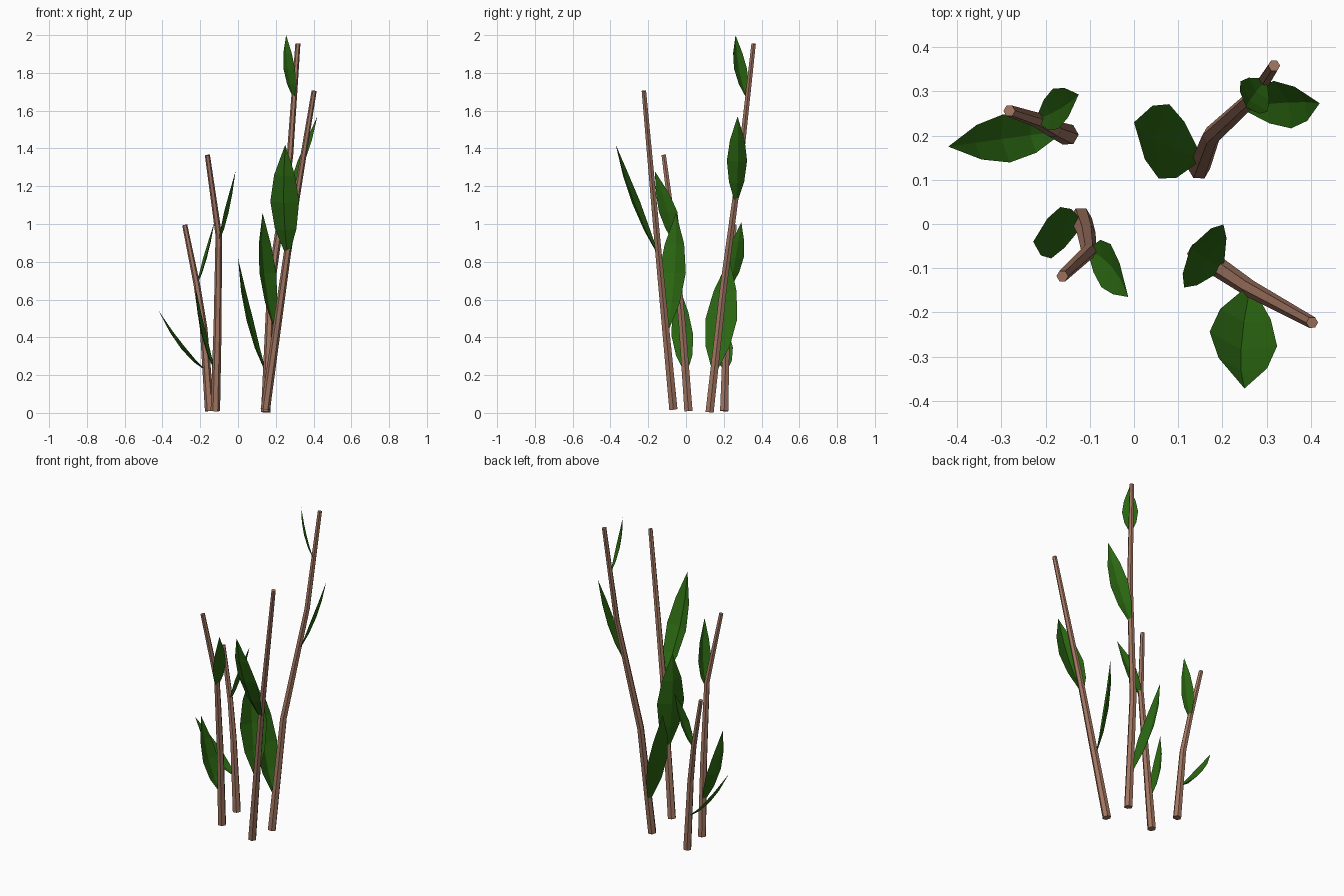
import bpy, bmesh, math
from mathutils import Vector

if "Cube" in bpy.data.objects:
    bpy.data.objects.remove(bpy.data.objects["Cube"])


def material(name, rgb):
    m = bpy.data.materials.new(name)
    m.diffuse_color = (*rgb, 1)
    m.use_nodes = True
    m.node_tree.nodes["Principled BSDF"].inputs["Base Color"].default_value = m.diffuse_color
    return m


BARK = material("bark", (0.36, 0.18, 0.12))
GREEN = material("leaf_green", (0.025, 0.14, 0.006))


def finish(name, bm, mat):
    bmesh.ops.recalc_face_normals(bm, faces=bm.faces)
    mesh = bpy.data.meshes.new(name)
    bm.to_mesh(mesh)
    bm.free()
    mesh.materials.append(mat)
    bpy.context.collection.objects.link(bpy.data.objects.new(name, mesh))


def stem(name, points, r0=0.025, r1=0.0135, sides=6):
    """Tapered six-sided tube swept along a few points."""
    pts = [Vector(p) for p in points]
    bm = bmesh.new()
    rings = []
    for i, p in enumerate(pts):
        d = (pts[min(i + 1, len(pts) - 1)] - pts[max(i - 1, 0)]).normalized()
        u = (Vector((1, 0, 0)) - d * d.x).normalized()
        v = d.cross(u)
        f = (p.z - pts[0].z) / (pts[-1].z - pts[0].z)
        r = r0 + (r1 - r0) * f
        angles = [math.tau * k / sides for k in range(sides)]
        rings.append([bm.verts.new(p + r * (u * math.cos(a) + v * math.sin(a))) for a in angles])
    for a, b in zip(rings, rings[1:]):
        for k in range(sides):
            n = (k + 1) % sides
            bm.faces.new((a[k], a[n], b[n], b[k]))
    bm.faces.new(rings[0][::-1])
    bm.faces.new(rings[-1])
    finish(name, bm, BARK)


def leaf(name, base, mid, tip, azimuth, half, fold=0.28):
    """Curved blade folded along its midrib; azimuth is the direction of its width."""
    base, mid, tip = Vector(base), Vector(mid), Vector(tip)
    ctrl = mid * 2 - (base + tip) / 2
    a = math.radians(azimuth)
    side = Vector((math.cos(a), math.sin(a), 0))
    bm = bmesh.new()
    rows = []
    for t, w in ((0, 0.1), (0.25, 0.75), (0.5, 1), (0.74, 0.72)):
        p = base * (1 - t) ** 2 + ctrl * 2 * t * (1 - t) + tip * t * t
        d = (ctrl - base) * (1 - t) + (tip - ctrl) * t
        n = side.cross(d).normalized()
        if n.z < 0:
            n = -n
        lift = n * half * w * fold
        rows.append([bm.verts.new(p - side * half * w + lift), bm.verts.new(p),
                     bm.verts.new(p + side * half * w + lift)])
    end = bm.verts.new(tip)
    for a, b in zip(rows, rows[1:]):
        for k in (0, 1):
            bm.faces.new((a[k], a[k + 1], b[k + 1], b[k]))
    for k in (0, 1):
        bm.faces.new((rows[-1][k], rows[-1][k + 1], end))
    finish(name, bm, GREEN)


# Four woody stems
stem("stem_back_right", [(0.147, 0.125, 0.004), (0.175, 0.20, 0.68), (0.275, 0.292, 1.36), (0.317, 0.358, 1.955)])
stem("stem_front_right", [(0.145, -0.067, 0.02), (0.262, -0.146, 0.85), (0.403, -0.223, 1.705)])
stem("stem_front_left", [(-0.12, 0.013, 0.01), (-0.108, -0.02, 0.46), (-0.102, -0.062, 0.94), (-0.162, -0.118, 1.365)])
stem("stem_back_left", [(-0.15, 0.202, 0.01), (-0.182, 0.215, 0.45), (-0.218, 0.235, 0.68), (-0.282, 0.256, 0.995)])

# Leaves: base, middle of rib, tip, width direction, half width
leaf("leaf_back_right_low", (0.147, 0.15, 0.21), (0.045, 0.19, 0.49), (0.0, 0.23, 0.82), 82, 0.085)
leaf("leaf_back_right_middle", (0.245, 0.265, 1.11), (0.35, 0.275, 1.33), (0.42, 0.273, 1.57), 110, 0.057)
leaf("leaf_back_right_top", (0.297, 0.325, 1.66), (0.262, 0.28, 1.82), (0.255, 0.262, 2.0), -48, 0.046)
leaf("leaf_front_right_low", (0.197, -0.10, 0.43), (0.138, -0.06, 0.74), (0.13, -0.052, 1.06), 58, 0.084)
leaf("leaf_front_right_high", (0.262, -0.146, 0.83), (0.242, -0.285, 1.11), (0.25, -0.372, 1.42), -12, 0.078, 0.35)
leaf("leaf_front_left_low", (-0.118, 0.0, 0.21), (-0.193, -0.017, 0.41), (-0.228, -0.04, 0.68), 80, 0.059)
leaf("leaf_front_left_high", (-0.102, -0.06, 0.90), (-0.05, -0.097, 1.06), (-0.013, -0.165, 1.28), 78, 0.05)
leaf("leaf_back_left_low", (-0.165, 0.21, 0.22), (-0.3, 0.192, 0.338), (-0.42, 0.175, 0.54), 98, 0.055)
leaf("leaf_back_left_high", (-0.219, 0.236, 0.67), (-0.165, 0.262, 0.82), (-0.125, 0.293, 1.01), -82, 0.046)
